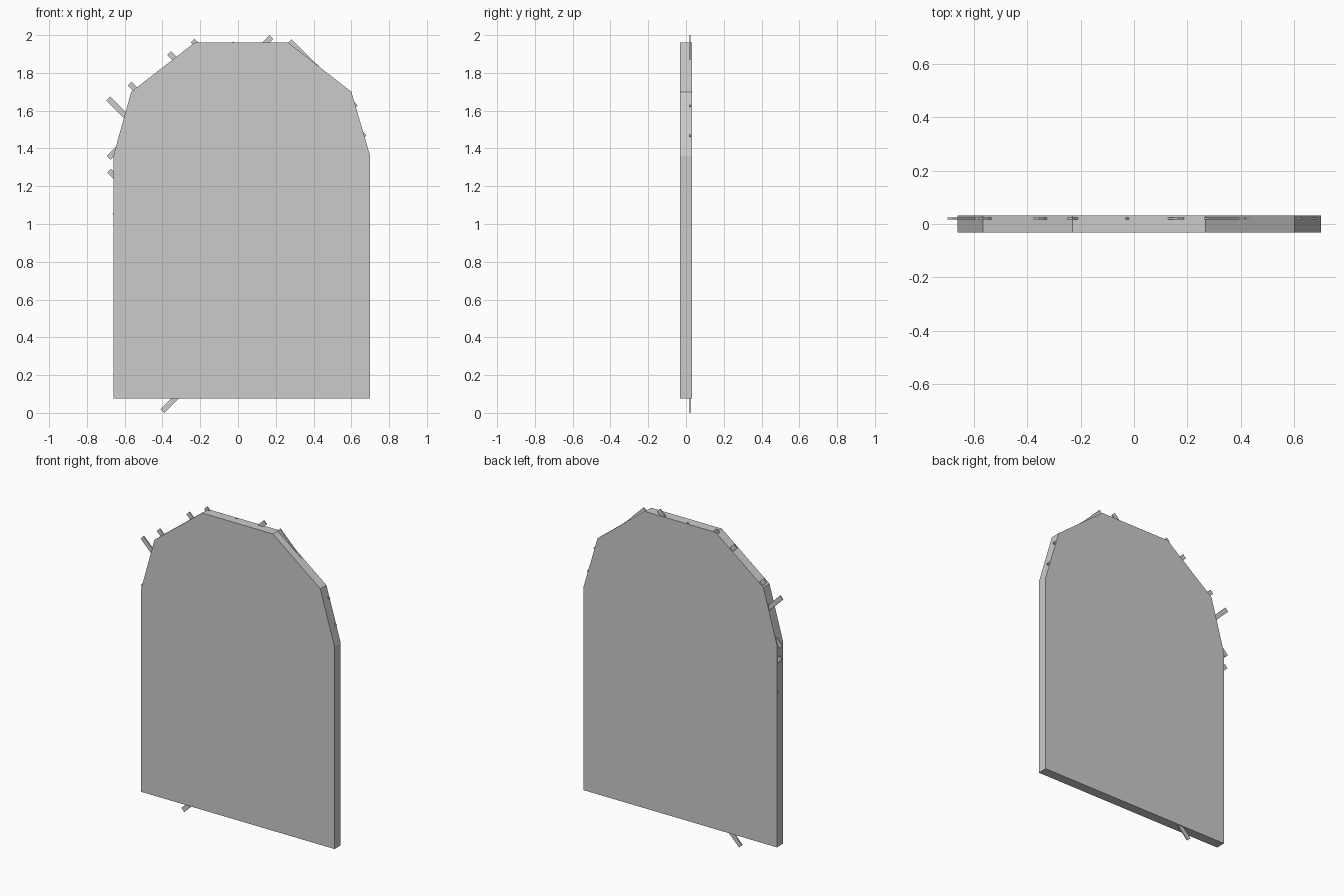
import bpy, bmesh, math

if "Cube" in bpy.data.objects:
    bpy.data.objects.remove(bpy.data.objects["Cube"])

# arched window panel: faceted outline extruded through y
outline = [(-0.66, 0.075), (0.70, 0.075), (0.70, 1.36), (0.60, 1.70),
           (0.267, 1.96), (-0.23, 1.96), (-0.565, 1.70), (-0.66, 1.36)]
bm = bmesh.new()
face = bm.faces.new([bm.verts.new((x, -0.031, z)) for x, z in outline])
ext = bmesh.ops.extrude_face_region(bm, geom=[face])
moved = [v for v in ext["geom"] if isinstance(v, bmesh.types.BMVert)]
bmesh.ops.translate(bm, vec=(0, 0.062, 0), verts=moved)
bmesh.ops.recalc_face_normals(bm, faces=bm.faces[:])
mesh = bpy.data.meshes.new("window_panel")
bm.to_mesh(mesh)
bm.free()
bpy.context.collection.objects.link(bpy.data.objects.new("window_panel", mesh))


# one diagonal lattice strip running from x0 to x1 along z = offset + slope * x
def strip(name, x0, x1, offset, slope):
    xm = (x0 + x1) / 2
    bpy.ops.mesh.primitive_cube_add(size=1, location=(xm, 0.021, offset + slope * xm),
                                    rotation=(0, -slope * math.pi / 4, 0))
    ob = bpy.context.object
    ob.name = name
    ob.scale = ((x1 - x0) * math.sqrt(2), 0.007, 0.029)


# strips falling to the right; some tips poke out of the panel edge
falling = [(-0.655, 0.30, 0.41), (-0.682, 0.49, 0.60), (-0.63, 0.67, 0.79),
           (-0.687, 0.67, 0.978), (-0.573, 0.67, 1.17), (-0.41, 0.67, 1.36),
           (-0.365, 0.67, 1.54), (-0.241, 0.67, 1.73), (-0.036, 0.66, 1.92),
           (0.16, 0.64, 2.09), (0.272, 0.60, 2.24)]
for x0, x1, c in falling:
    strip("lattice_falling", x0, x1, c, -1)

# strips rising to the right
rising = [(-0.685, -0.09, 2.035), (-0.64, 0.177, 1.813), (-0.64, 0.29, 1.61),
          (-0.64, 0.427, 1.41), (-0.64, 0.52, 1.21), (-0.64, 0.623, 1.015),
          (-0.64, 0.67, 0.81), (-0.50, 0.67, 0.61), (-0.40, 0.67, 0.41),
          (-0.11, 0.67, 0.21), (0.09, 0.67, 0.01), (0.29, 0.67, -0.19),
          (0.49, 0.67, -0.39)]
for x0, x1, d in rising:
    strip("lattice_rising", x0, x1, d, 1)
